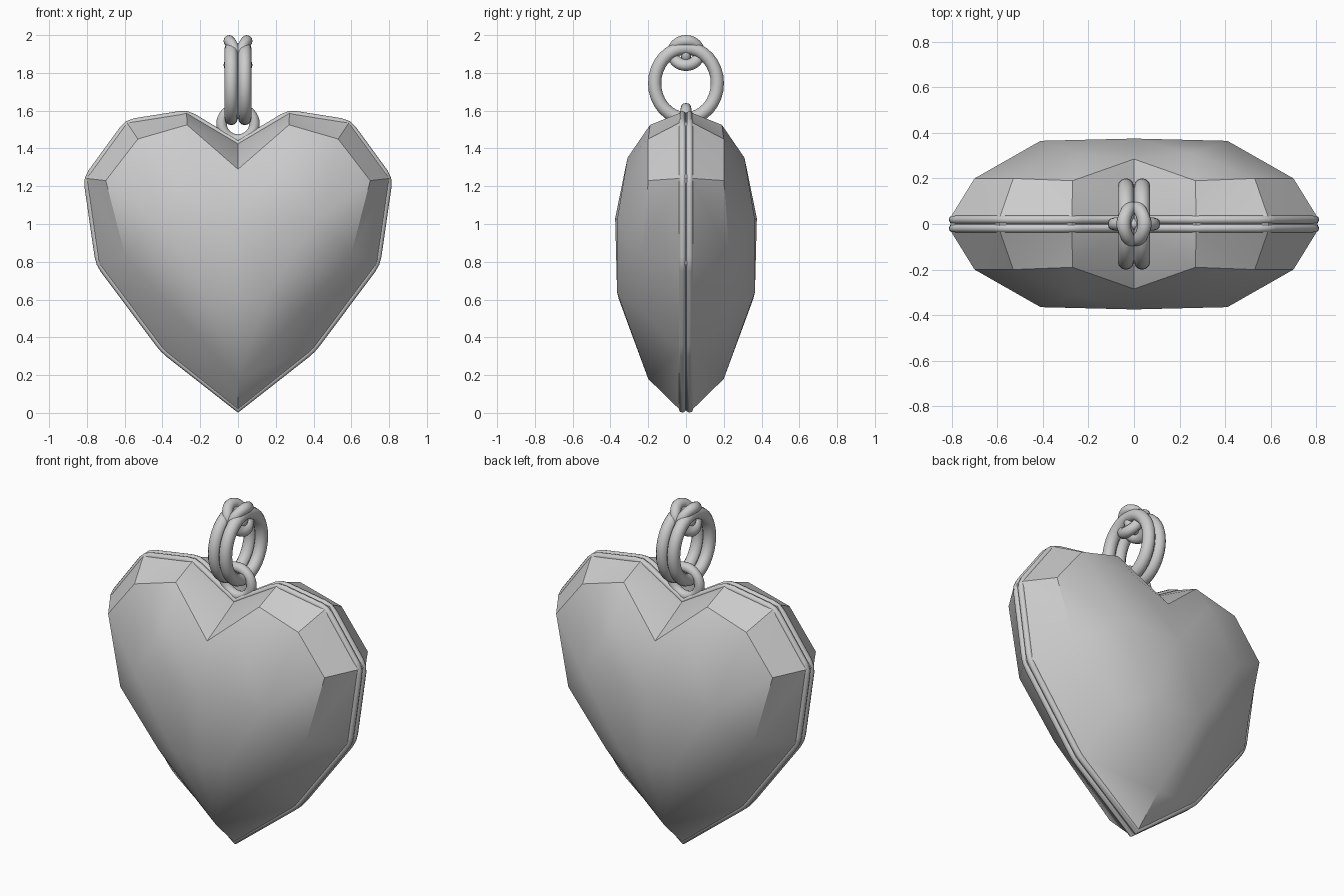
import bpy, bmesh, math
from mathutils import Vector

if "Cube" in bpy.data.objects:
    bpy.data.objects.remove(bpy.data.objects["Cube"], do_unlink=True)

grey = bpy.data.materials.new("silver_grey")
grey.use_nodes = True
colour = (0.6, 0.6, 0.6, 1)
grey.diffuse_color = colour
grey.node_tree.nodes["Principled BSDF"].inputs["Base Color"].default_value = colour


def finish(obj, angle):
    obj.data.materials.append(grey)
    bpy.ops.object.select_all(action="DESELECT")
    obj.select_set(True)
    bpy.context.view_layer.objects.active = obj
    bpy.ops.object.shade_smooth_by_angle(angle=math.radians(angle))
    return obj


def add_mesh(name, bm):
    mesh = bpy.data.meshes.new(name)
    bm.to_mesh(mesh)
    bm.free()
    obj = bpy.data.objects.new(name, mesh)
    bpy.context.collection.objects.link(obj)
    return obj


# Faceted heart: one quarter, mirrored sideways and front to back
outline = [(0, 1.425), (.27, 1.585), (.585, 1.535), (.8, 1.24),
           (.735, .79), (.395, .335), (0, .02)]
points = {f"R{i}": (x * 1.008, .028, z + (z - 1) * .008) for i, (x, z) in enumerate(outline)}
middle = [(0, .285, 1.29), (.27, .19, 1.525), (.53, .2, 1.45), (.7, .2, 1.23),
          (.6, .23, .84), (.35, .24, .55), (0, .2, .18)]
points.update({f"M{i}": p for i, p in enumerate(middle)})
crown = [(0, .375, 1.03), (.25, .31, 1.35), (.41, .365, 1.02),
         (.17, .365, .64), (0, .355, .6)]
points.update({f"C{i}": p for i, p in enumerate(crown)})

facets = ["M0 M1 C1", "M0 C1 C0", "C1 C2 C0", "M1 M2 C1", "M2 C2 C1",
          "M2 M3 C2", "M3 M4 C2", "M4 C3 C2", "C2 C3 C0", "M4 M5 C3",
          "M5 M6 C3", "M6 C4 C3", "C3 C4 C0"]
for i in range(6):
    facets += [f"R{i} R{i+1} M{i+1}", f"R{i} M{i+1} M{i}"]

bm = bmesh.new()
verts = {k: bm.verts.new(p) for k, p in points.items()}
for facet in facets:
    bm.faces.new([verts[k] for k in facet.split()])
for axis in (0, 1):
    flip = Vector((1, 1, 1))
    flip[axis] = -1
    copy = bmesh.ops.duplicate(bm, geom=bm.verts[:] + bm.edges[:] + bm.faces[:])
    for v in copy["geom"]:
        if isinstance(v, bmesh.types.BMVert):
            v.co *= flip
    bmesh.ops.reverse_faces(bm, faces=[f for f in copy["geom"]
                                       if isinstance(f, bmesh.types.BMFace)])
    bmesh.ops.remove_doubles(bm, verts=bm.verts[:], dist=1e-4)
# Close the seam under the beads so the shell is solid
bmesh.ops.bridge_loops(bm, edges=[e for e in bm.edges if e.is_boundary])
bmesh.ops.recalc_face_normals(bm, faces=bm.faces[:])
finish(add_mesh("heart_body", bm), 26)

# Twin beads around the seam, with softened side corners
loop = [Vector(p) for p in outline + [(-x, z) for x, z in outline[-2:0:-1]]]
path = []
for i, p in enumerate(loop):
    if p.x == 0:
        path.append(p)
    else:
        before, after = loop[i - 1], loop[(i + 1) % len(loop)]
        a = p + (before - p).normalized() * .04
        b = p + (after - p).normalized() * .04
        path += [a, (a + b + p * 2) / 4, b]

for name, y in (("front_rim", -.019), ("back_rim", .019)):
    curve = bpy.data.curves.new(name, "CURVE")
    curve.dimensions = "3D"
    curve.bevel_depth = .019
    curve.bevel_resolution = 2
    spline = curve.splines.new("POLY")
    spline.points.add(len(path) - 1)
    for point, p in zip(spline.points, path):
        point.co = (p.x, y, p.y, 1)
    spline.use_cyclic_u = True
    rim = bpy.data.objects.new(name, curve)
    bpy.context.collection.objects.link(rim)
    bpy.ops.object.select_all(action="DESELECT")
    rim.select_set(True)
    bpy.context.view_layer.objects.active = rim
    bpy.ops.object.convert(target="MESH")
    finish(bpy.context.object, 50)


def ring(name, centre, width, height, thick, turn, pinch=0):
    """Upright oval ring turned about z; pinch bends its two sides out of plane."""
    bm = bmesh.new()
    n, m = 32, 12
    grid = []
    for i in range(n):
        a = math.tau * i / n
        row = []
        for j in range(m):
            b = math.tau * j / m
            r = thick * math.cos(b)
            row.append(bm.verts.new(((width + r) * math.cos(a),
                                     thick * math.sin(b) + pinch * math.cos(a) ** 2,
                                     (height + r) * math.sin(a))))
        grid.append(row)
    for i in range(n):
        for j in range(m):
            k, l = (i + 1) % n, (j + 1) % m
            bm.faces.new((grid[i][j], grid[k][j], grid[k][l], grid[i][l]))
    bmesh.ops.recalc_face_normals(bm, faces=bm.faces[:])
    obj = add_mesh(name, bm)
    obj.location = centre
    obj.rotation_euler.z = math.radians(turn)
    return finish(obj, 60)


# Hanging rings, with a small knotted clasp at the top
ring("lower_ring", (0, 0, 1.53), .087, .083, .028, 0)
ring("clasp_core", (0, 0, 1.9), .035, .03, .026, 0)
for side, s in (("left", 1), ("right", -1)):
    ring(side + "_link", (s * .036, 0, 1.745), .166, .187, .035, 90)
    ring(side + "_top_ring", (s * .046, 0, 1.905), .07, .064, .031, 90, s * .028)
